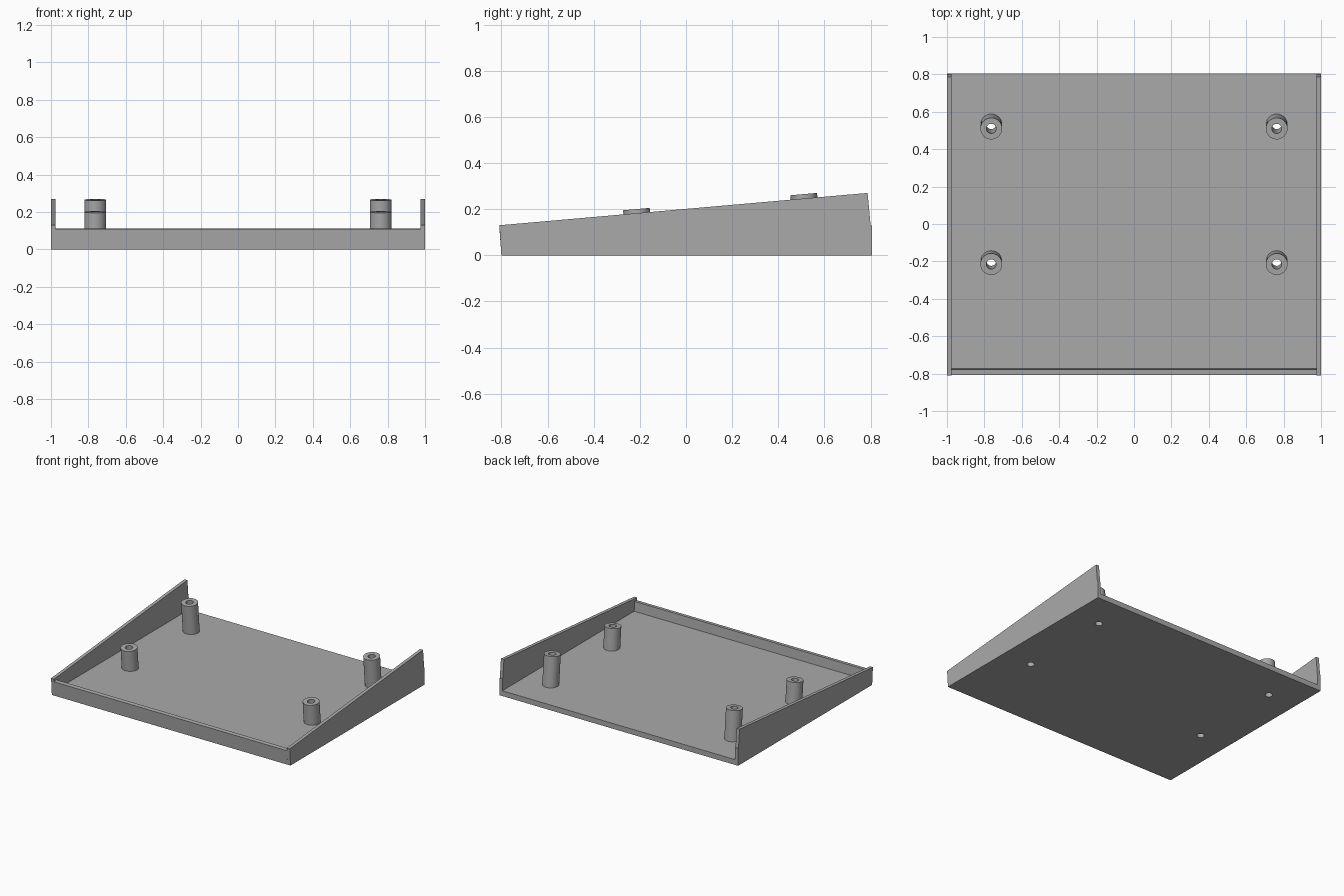
import bpy, bmesh
from math import atan2, cos, sin, pi
from mathutils import Matrix

cube = bpy.data.objects.get("Cube")
if cube:
    bpy.data.objects.remove(cube)

grey = bpy.data.materials.new("plain grey")
grey.use_nodes = True
grey.diffuse_color = (0.4, 0.4, 0.4, 1)
grey.node_tree.nodes["Principled BSDF"].inputs["Base Color"].default_value = (0.4, 0.4, 0.4, 1)

FLOOR = 0.04
INNER = 0.975            # inside face of the side walls
TILT = atan2(0.14, 1.595)  # slope of the support plane
POST_R, HOLE_R = 0.058, 0.026


def make_object(name, bm):
    bmesh.ops.recalc_face_normals(bm, faces=bm.faces)
    mesh = bpy.data.meshes.new(name)
    bm.to_mesh(mesh)
    bm.free()
    mesh.materials.append(grey)
    obj = bpy.data.objects.new(name, mesh)
    bpy.context.collection.objects.link(obj)
    return obj


def extrude_profile(name, profile, x0, x1):
    """Extrude a (y, z) outline along x."""
    bm = bmesh.new()
    face = bm.faces.new([bm.verts.new((x0, y, z)) for y, z in profile])
    new = bmesh.ops.extrude_face_region(bm, geom=[face])["geom"]
    verts = [v for v in new if isinstance(v, bmesh.types.BMVert)]
    bmesh.ops.translate(bm, verts=verts, vec=(x1 - x0, 0, 0))
    return make_object(name, bm)


def lathe(name, profile, matrix, closed):
    """Spin an (r, z) outline into a ring or a capped solid."""
    bm = bmesh.new()
    n = 40
    rings = [[bm.verts.new((r * cos(2 * pi * i / n), r * sin(2 * pi * i / n), z))
              for i in range(n)] for r, z in profile]
    pairs = list(zip(rings, rings[1:] + rings[:1])) if closed else [rings]
    for a, b in pairs:
        for i in range(n):
            j = (i + 1) % n
            bm.faces.new((a[i], a[j], b[j], b[i]))
    if not closed:
        bm.faces.new(rings[0])
        bm.faces.new(rings[1])
    bm.transform(matrix)
    return make_object(name, bm)


# Floor and leaning front lip as one L-shaped section
tray = extrude_profile("floor_and_front_lip", [
    (-0.80, 0), (0.805, 0), (0.805, FLOOR), (-0.772, FLOOR),
    (-0.778, 0.112), (-0.808, 0.109)], -INNER, INNER)

# Wedge-shaped side walls with a small step in the rear edge
side = [(-0.80, 0), (0.805, 0), (0.805, 0.13), (0.80, 0.13),
        (0.787, 0.27), (-0.809, 0.13)]
extrude_profile("left_side_wall", side, INNER, 1)
extrude_profile("right_side_wall", side, -1, -INNER)

# Hollow tilted posts, drilled through the floor
for side_name, x in (("left", 0.763), ("right", -0.763)):
    for row, y, z in (("front", -0.215, 0.20), ("rear", 0.51, 0.265)):
        place = Matrix.Translation((x, y, z)) @ Matrix.Rotation(TILT, 4, "X")
        foot = FLOOR - 0.01 - z
        post = lathe(f"{row}_{side_name}_post", [
            (POST_R, foot), (POST_R, 0), (HOLE_R, 0), (HOLE_R, foot)], place, True)
        drill = lathe(f"{row}_{side_name}_drill",
                      [(HOLE_R, -0.4), (HOLE_R, 0.1)], place, False)
        drill.hide_render = True
        drill.hide_set(True)
        cut = tray.modifiers.new("drill_hole", "BOOLEAN")
        cut.operation = "DIFFERENCE"
        cut.solver = "EXACT"
        cut.object = drill
        bpy.ops.object.select_all(action="DESELECT")
        post.select_set(True)
        bpy.context.view_layer.objects.active = post
        bpy.ops.object.shade_smooth_by_angle()
